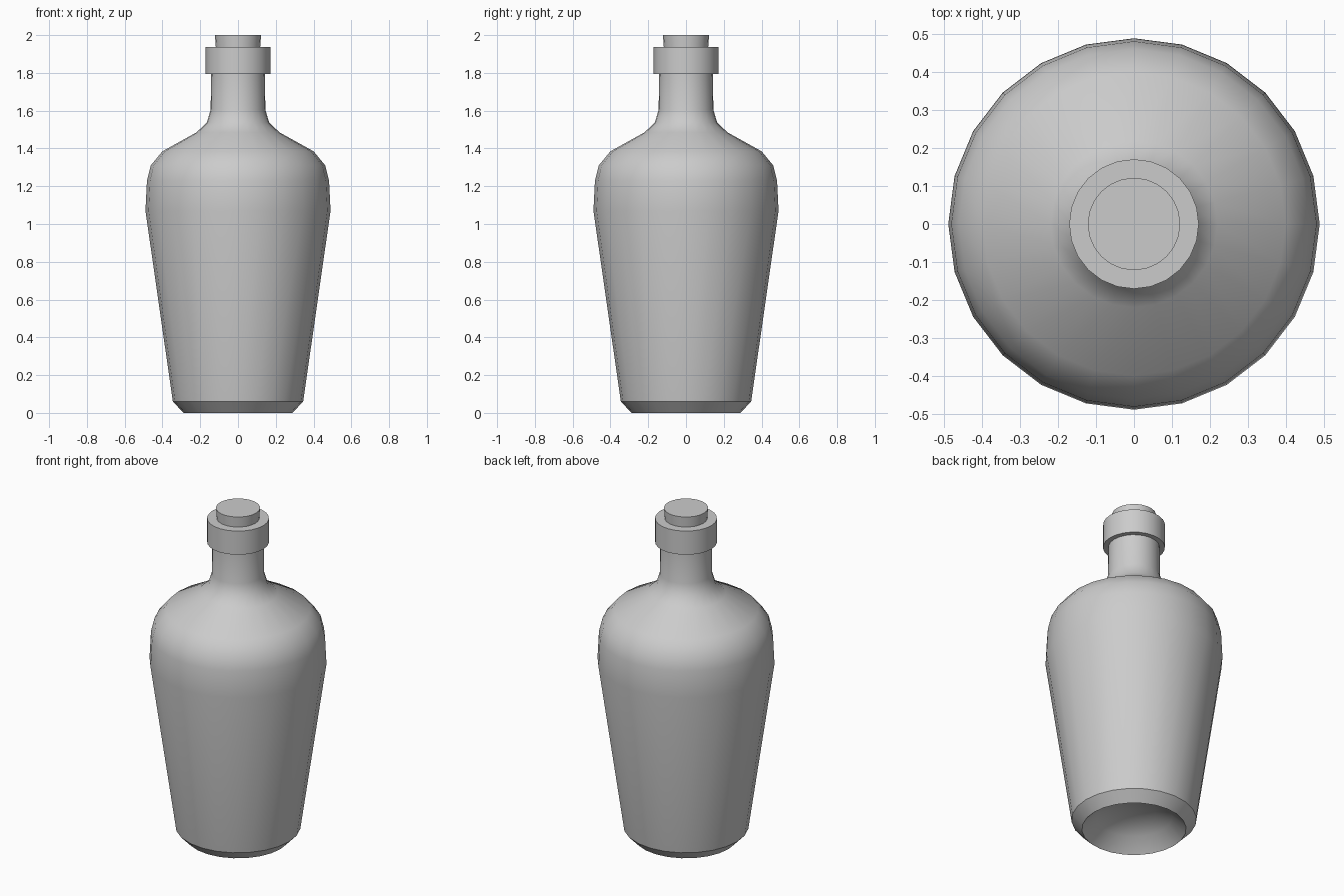
import bpy, bmesh, math

if "Cube" in bpy.data.objects:
    bpy.data.objects.remove(bpy.data.objects["Cube"])

SIDES = 24


def lathe(name, profile, smooth=35):
    """Spin (radius, z) points about the z axis; radius 0 becomes a pole."""
    bm = bmesh.new()
    rings = []
    for r, z in profile:
        if r == 0:
            rings.append([bm.verts.new((0, 0, z))] * SIDES)
        else:
            rings.append([bm.verts.new((r * math.cos(2 * math.pi * i / SIDES),
                                        r * math.sin(2 * math.pi * i / SIDES), z))
                          for i in range(SIDES)])
    for a, b in zip(rings, rings[1:]):
        for i in range(SIDES):
            j = (i + 1) % SIDES
            bm.faces.new(list(dict.fromkeys((a[i], a[j], b[j], b[i]))))
    bmesh.ops.recalc_face_normals(bm, faces=bm.faces)
    mesh = bpy.data.meshes.new(name)
    bm.to_mesh(mesh)
    bm.free()
    obj = bpy.data.objects.new(name, mesh)
    bpy.context.collection.objects.link(obj)
    bpy.ops.object.select_all(action='DESELECT')
    obj.select_set(True)
    bpy.context.view_layer.objects.active = obj
    bpy.ops.object.shade_smooth_by_angle(angle=math.radians(smooth))
    return obj


# Bottle body: hollowed base, tapering wall, rounded shoulder and neck
lathe("bottle_body", [
    (0, 0.13), (0.12, 0.115), (0.21, 0.075), (0.288, 0),
    (0.345, 0.06), (0.49, 1.07), (0.482, 1.23), (0.462, 1.31), (0.40, 1.385),
    (0.22, 1.485), (0.165, 1.537), (0.145, 1.605), (0.142, 1.80), (0, 1.80)])

# Collar around the mouth
lathe("neck_collar", [(0, 1.793), (0.171, 1.793), (0.171, 1.937), (0, 1.937)])

# Stopper in the mouth
lathe("stopper", [(0, 1.90), (0.115, 1.90), (0.122, 2.0), (0, 2.0)])
